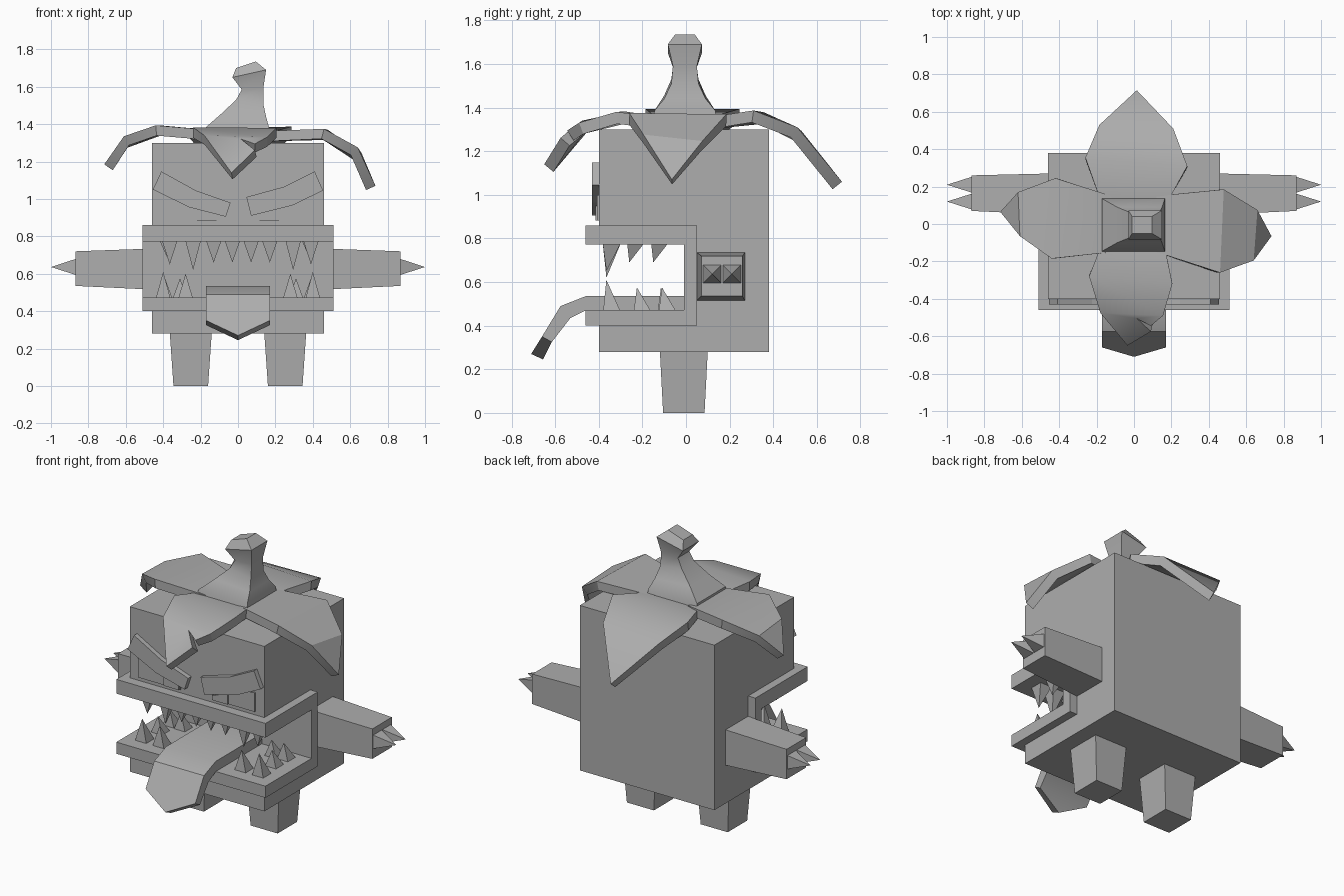
import bpy, bmesh
from mathutils import Vector

if "Cube" in bpy.data.objects:
    bpy.data.objects.remove(bpy.data.objects["Cube"])

grey = bpy.data.materials.new("grey")
grey.diffuse_color = (0.42, 0.42, 0.42, 1)
grey.use_nodes = True
grey.node_tree.nodes["Principled BSDF"].inputs["Base Color"].default_value = grey.diffuse_color


def make(name, verts, faces, smooth=False, thickness=0):
    bm = bmesh.new()
    vs = [bm.verts.new(v) for v in verts]
    for f in faces:
        bm.faces.new([vs[i] for i in f])
    bmesh.ops.remove_doubles(bm, verts=bm.verts[:], dist=1e-5)
    bmesh.ops.recalc_face_normals(bm, faces=bm.faces[:])
    if thickness and sum(f.normal.z for f in bm.faces) < 0:
        bmesh.ops.reverse_faces(bm, faces=bm.faces[:])
    me = bpy.data.meshes.new(name)
    bm.to_mesh(me)
    bm.free()
    me.materials.append(grey)
    ob = bpy.data.objects.new(name, me)
    bpy.context.collection.objects.link(ob)
    bpy.ops.object.select_all(action='DESELECT')
    ob.select_set(True)
    bpy.context.view_layer.objects.active = ob
    if thickness:
        mod = ob.modifiers.new("thickness", 'SOLIDIFY')
        mod.thickness, mod.offset = thickness, -1
        bpy.ops.object.modifier_apply(modifier=mod.name)
    if smooth:
        bpy.ops.object.shade_smooth_by_angle(angle=0.55)
    return ob


def loft(name, rings, smooth=False):
    """Skin a list of closed rings and cap both ends."""
    n = len(rings[0])
    verts = [p for r in rings for p in r]
    faces = [(k * n + i, k * n + (i + 1) % n, (k + 1) * n + (i + 1) % n, (k + 1) * n + i)
             for k in range(len(rings) - 1) for i in range(n)]
    faces.append(tuple(range(n)))
    if (Vector(rings[-1][0]) - Vector(rings[-1][2])).length > 1e-4:
        faces.append(tuple(range(len(verts) - n, len(verts))))
    return make(name, verts, faces, smooth)


def rect_z(x0, x1, y0, y1, z, z_right=None):
    zr = z if z_right is None else z_right
    return [(x0, y0, z), (x1, y0, zr), (x1, y1, zr), (x0, y1, z)]


def rect_x(x, y0, y1, z0, z1):
    return [(x, y0, z0), (x, y1, z0), (x, y1, z1), (x, y0, z1)]


def side_profile(name, pts, half):
    return loft(name, [[(x, y, z) for y, z in pts] for x in (-half, half)])


def front_plate(name, pts, y0, y1):
    return loft(name, [[(x, y, z) for x, z in pts] for y in (y0, y1)])


def spike(name, x, y, z0, z1, r, tip_y=None):
    ty = y if tip_y is None else tip_y
    return loft(name, [rect_z(x - r, x + r, y - r, y + r, z0), rect_z(x, x, ty, ty, z1)])


# Body with the mouth notch, and the protruding jaw around the mouth
def c_shape(y0, y1, z0, z1, yi, zi0, zi1):
    return [(y0, z0), (y1, z0), (y1, z1), (y0, z1), (y0, zi1), (yi, zi1), (yi, zi0), (y0, zi0)]


side_profile("body", c_shape(-0.40, 0.38, 0.28, 1.30, 0.02, 0.44, 0.80), 0.46)
side_profile("jaw", c_shape(-0.46, 0.05, 0.40, 0.86, -0.01, 0.472, 0.772), 0.51)

# Tongue: half width, top point and bottom point (y, z)
tongue = [(0.17, (-0.01, 0.535), (-0.01, 0.46)), (0.17, (-0.46, 0.535), (-0.46, 0.47)),
          (0.17, (-0.575, 0.49), (-0.53, 0.435)), (0.17, (-0.66, 0.35), (-0.615, 0.325)),
          (0, (-0.71, 0.27), (-0.655, 0.245))]
rings = [[(-w, *t), (w, *t), (w, *b), (-w, *b)] for w, t, b in tongue]
make("tongue", [p for r in rings for p in r],
     [(k * 4 + i, k * 4 + (i + 1) % 4, k * 4 + 4 + (i + 1) % 4, k * 4 + 4 + i)
      for k in range(4) for i in range(4) if not (k == 3 and i in (1, 3))]
     + [(0, 1, 2, 3), (13, 14, 18, 17), (12, 16, 19, 15)], True)

# Teeth
for x, tip in ((-0.365, 0.65), (-0.24, 0.62), (-0.13, 0.66), (-0.03, 0.66), (0.07, 0.66),
               (0.17, 0.66), (0.295, 0.62), (0.39, 0.65)):
    spike("upper_front_tooth", x, -0.34, 0.78, tip, 0.042, -0.365)
for s in (-1, 1):
    for y in (-0.23, -0.12):
        spike("upper_side_tooth", s * 0.38, y, 0.78, 0.69, 0.04, y - 0.03)
    for x, y, tip in ((0.28, -0.34, 0.60), (0.40, -0.34, 0.61), (0.39, -0.20, 0.575),
                      (0.39, -0.085, 0.575), (0.31, -0.09, 0.575)):
        spike("lower_tooth", s * x, y, 0.465, tip, 0.04, y - 0.025)

# Legs, arms and claws
for s in (-1, 1):
    loft("leg", [rect_z(s * 0.16, s * 0.345, -0.105, 0.085, 0),
                 rect_z(s * 0.14, s * 0.365, -0.12, 0.10, 0.29)])
    loft("arm", [rect_x(s * 0.45, 0.05, 0.27, 0.515, 0.735),
                 rect_x(s * 0.87, 0.07, 0.26, 0.535, 0.72)])
    for y in (0.12, 0.21):
        loft("claw", [rect_x(s * 0.865, y - 0.043, y + 0.043, 0.593, 0.68),
                      rect_x(s * 1.0, y, y, 0.636, 0.636)])

# Eyes and pupils
for s in (-1, 1):
    for name, x0, x1, z1, y in (("eye", 0.11, 0.40, 1.0, -0.408), ("pupil", 0.115, 0.22, 0.95, -0.416)):
        front_plate(name, [(s * x0, 0.882), (s * x1, 0.882), (s * x1, z1), (s * x0, z1 - 0.04)], -0.39, y)

# Slanted bent eyebrows
front_plate("left_brow", [(-0.41, 1.147), (-0.225, 1.045), (-0.04, 0.98),
                          (-0.065, 0.905), (-0.26, 0.955), (-0.455, 1.05)], -0.39, -0.43)
front_plate("right_brow", [(0.41, 1.147), (0.245, 1.065), (0.045, 1.01),
                           (0.07, 0.91), (0.29, 0.965), (0.455, 1.045)], -0.39, -0.43)

# Leaning stem: x range, left and right height, half depth
stem = [(-0.17, 0.17, 1.29, 1.29, 0.15), (-0.17, 0.165, 1.385, 1.385, 0.14),
        (-0.09, 0.15, 1.455, 1.44, 0.095), (-0.01, 0.135, 1.53, 1.51, 0.062),
        (0.02, 0.135, 1.585, 1.59, 0.055), (-0.03, 0.15, 1.65, 1.69, 0.078),
        (-0.01, 0.095, 1.70, 1.735, 0.045)]
loft("stem", [rect_z(a, b, -0.005 - d, -0.005 + d, zl, zr) for a, b, zl, zr, d in stem], True)


# Drooping leaves: height follows a curve of the distance from the centre
def leaf(name, place, curve, outline, faces=None):
    def height(a):
        for (a0, z0), (a1, z1) in zip(curve, curve[1:]):
            if a <= a1:
                break
        return z0 + (z1 - z0) * (a - a0) / (a1 - a0)
    verts = [(*place(a, c), height(a)) for a, c in outline]
    faces = faces or [(0, 1, 3, 2), (2, 3, 5, 4), (4, 5, 6)]
    make(name, verts, faces, True, 0.055)


leaf("left_leaf", lambda a, c: (-a, c),
     [(0.1, 1.365), (0.25, 1.375), (0.435, 1.395), (0.61, 1.335), (0.715, 1.185)],
     [(0.12, -0.15), (0.12, 0.15), (0.44, -0.185), (0.42, 0.245), (0.61, -0.065), (0.62, 0.17), (0.715, 0.065)])
leaf("right_leaf", lambda a, c: (a, c),
     [(0.1, 1.36), (0.21, 1.37), (0.47, 1.375), (0.65, 1.27), (0.735, 1.07)],
     [(0.12, -0.15), (0.12, 0.15), (0.46, -0.26), (0.48, 0.185), (0.64, -0.195), (0.66, 0.075), (0.735, -0.065)])
leaf("back_leaf", lambda a, c: (c, a),
     [(0.1, 1.355), (0.22, 1.37), (0.33, 1.39), (0.52, 1.305), (0.715, 1.06)],
     [(0.1, -0.17), (0.1, 0.17), (0.355, -0.26), (0.31, 0.285), (0.53, -0.185), (0.51, 0.21), (0.715, 0.015)])
# The front leaf has a torn notch near its tip
leaf("front_leaf", lambda a, c: (c, -a),
     [(0.1, 1.355), (0.30, 1.385), (0.475, 1.34), (0.56, 1.285), (0.65, 1.14)],
     [(0.1, -0.17), (0.1, 0.16), (0.28, -0.24), (0.32, 0.205), (0.475, -0.18), (0.49, 0.155),
      (0.545, 0.09), (0.505, 0.015), (0.575, 0.09), (0.65, -0.035)],
     [(0, 1, 3, 2), (2, 3, 5, 4), (4, 5, 7), (5, 6, 7), (4, 7, 9), (7, 8, 9)])
